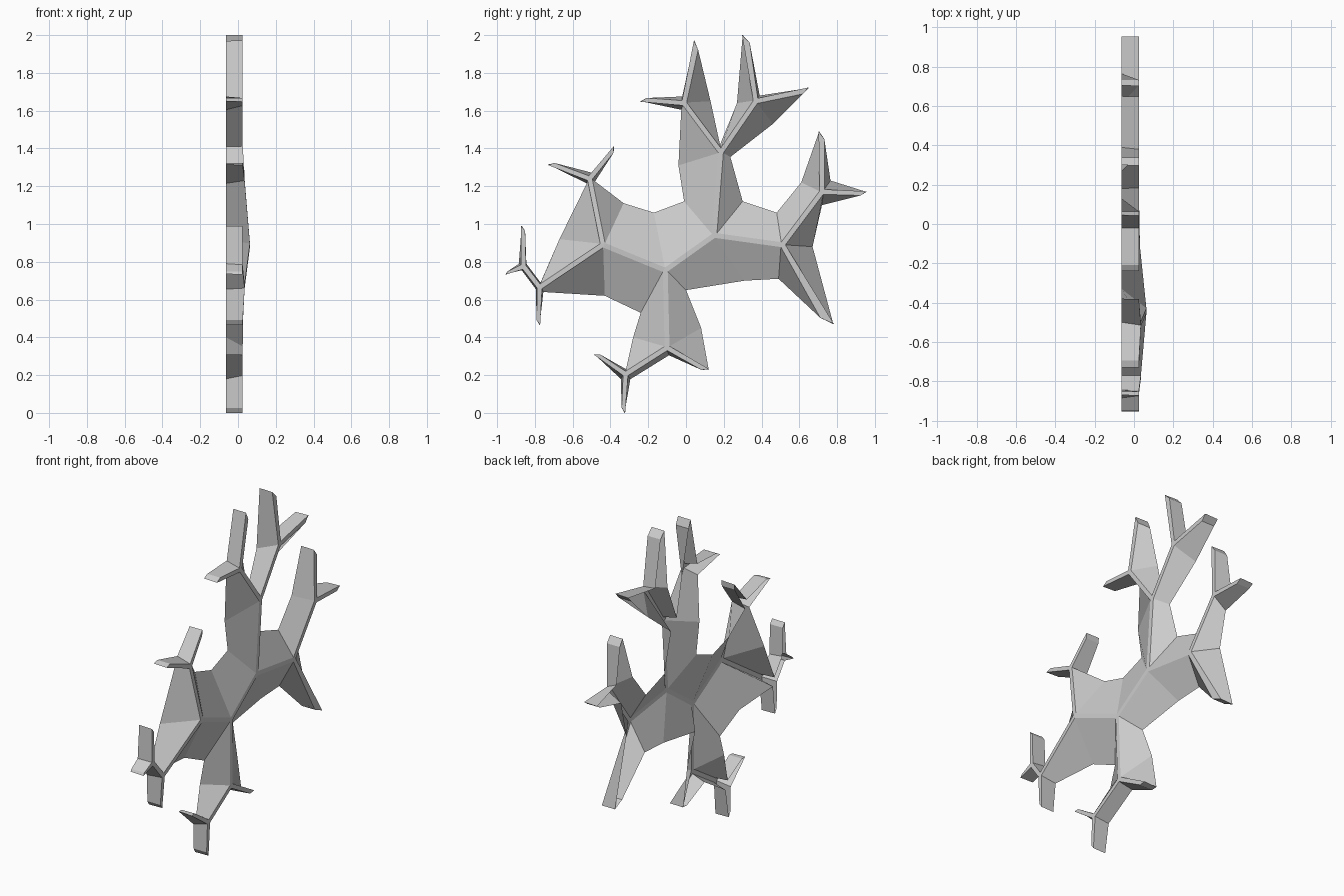
import bpy
from mathutils import Vector

if "Cube" in bpy.data.objects:
    bpy.data.objects.remove(bpy.data.objects["Cube"])

BACK, RIDGE, HALF_WIDTH = -0.063, 0.025, 0.013

# Joints where the ridge of the branch forks (y, z)
joints = {
    "hub": (0.15, 0.94), "belly": (-0.11, 0.755), "crown": (0.185, 1.38),
    "crown_a": (-0.01, 1.64), "crown_b": (0.37, 1.65),
    "east": (0.51, 0.89), "east_top": (0.72, 1.17),
    "west": (-0.44, 0.89), "west_top": (-0.51, 1.24),
    "west_low": (-0.775, 0.665), "west_end": (-0.86, 0.776),
    "root": (-0.1, 0.345), "root_end": (-0.32, 0.205),
}
# Raised parts of the ridge
height = {"west": 0.063, "west_top": 0.035, "west_low": 0.035, "belly": 0.03}

# Twig tips (y, z), clockwise
tips = {
    "tip_a": (-0.73, 1.315), "tip_b": (-0.38, 1.41), "tip_c": (-0.24, 1.65),
    "tip_d": (0.045, 1.97), "tip_e": (0.3, 2.0), "tip_f": (0.65, 1.72),
    "tip_g": (0.705, 1.49), "tip_h": (0.955, 1.17), "tip_i": (0.78, 0.47),
    "tip_j": (0.12, 0.23), "tip_k": (-0.325, 0.0), "tip_l": (-0.485, 0.31),
    "tip_m": (-0.775, 0.465), "tip_n": (-0.955, 0.735), "tip_o": (-0.87, 0.99),
}
points = {name: Vector(p) for name, p in {**joints, **tips}.items()}

verts, faces = [], []
ridge_edges = {}      # (from, to) -> ridge vertex indices on the left side
joint_rings = {}      # joint -> ridge vertices, clockwise
tip_sides = {}        # tip -> (ridge, back) vertex pairs


def left_of(v):
    return Vector((-v.y, v.x)).normalized()


def add_vert(x, p):
    verts.append((x, p.x, p.y))
    return len(verts) - 1


def bay(route, *rim):
    """Side wall between two neighbouring tips, from the ridge to the rim."""
    names = route.split()
    path = [points[n] for n in names]
    ridge, back = [], []
    for i, name in enumerate(names):
        p = path[i]
        if i == 0:                       # slanted side of a tip
            twig = p - path[1]
            q = p - twig * 0.13 - left_of(twig) * twig.length * 0.08
            rim_point = q
        elif i == len(names) - 1:        # pointed side of a tip
            q = p + left_of(p - path[i - 1]) * 0.003
            rim_point = p
        else:
            a, b = left_of(p - path[i - 1]), left_of(path[i + 1] - p)
            q = p + (a + b) * HALF_WIDTH / max(1 + a.dot(b), 0.35)
            rim_point = Vector(rim[i - 1])
        ridge.append(add_vert(height.get(name, RIDGE), q))
        back.append(add_vert(BACK, rim_point))
        if name in tips:
            tip_sides.setdefault(name, {})["start" if i == 0 else "end"] = (ridge[-1], back[-1])
        else:
            joint_rings.setdefault(name, []).append(ridge[-1])
    for i in range(len(names) - 1):
        faces.append((ridge[i], ridge[i + 1], back[i + 1], back[i]))
        ridge_edges[names[i], names[i + 1]] = (ridge[i], ridge[i + 1])


# Bays, clockwise; one rim point for each joint passed
bay("tip_a west_top tip_b", (-0.5, 1.272))
bay("tip_b west_top west belly hub crown crown_a tip_c",
    (-0.485, 1.22), (-0.33, 1.11), (-0.17, 1.06), (-0.01, 1.12), (-0.04, 1.31), (-0.025, 1.605))
bay("tip_c crown_a tip_d", (-0.02, 1.675))
bay("tip_d crown_a crown crown_b tip_e", (0.13, 1.65), (0.18, 1.42), (0.27, 1.64))
bay("tip_e crown_b tip_f", (0.39, 1.68))
bay("tip_f crown_b crown hub east east_top tip_g",
    (0.46, 1.53), (0.235, 1.355), (0.3, 1.12), (0.48, 1.06), (0.61, 1.22))
bay("tip_g east_top tip_h", (0.765, 1.23))
bay("tip_h east_top east tip_i", (0.72, 1.1), (0.67, 0.88))
bay("tip_i east hub belly root tip_j", (0.49, 0.71), (0.31, 0.7), (0.0, 0.65), (0.08, 0.45))
bay("tip_j root root_end tip_k", (-0.09, 0.305), (-0.295, 0.178))
bay("tip_k root_end tip_l", (-0.345, 0.18))
bay("tip_l root_end root belly west west_low tip_m",
    (-0.315, 0.23), (-0.28, 0.4), (-0.24, 0.53), (-0.43, 0.62), (-0.755, 0.64))
bay("tip_m west_low west_end tip_n", (-0.795, 0.655), (-0.87, 0.755))
bay("tip_n west_end tip_o", (-0.885, 0.79))
bay("tip_o west_end west_low west west_top tip_a",
    (-0.845, 0.79), (-0.77, 0.69), (-0.67, 0.92), (-0.525, 1.215))

# Narrow flat strips along the ridge
for (a, b), (left_a, left_b) in ridge_edges.items():
    if a < b:
        right_b, right_a = ridge_edges[b, a]
        faces.append((right_a, right_b, left_b, left_a))

# Fork plates and tip ends
for ring in joint_rings.values():
    faces.append(tuple(reversed(ring)))
for sides in tip_sides.values():
    (rs, bs), (re, be) = sides["start"], sides["end"]
    faces.append((rs, bs, be, re))

mesh = bpy.data.meshes.new("branch")
mesh.from_pydata(verts, [], faces)
mesh.update()
branch = bpy.data.objects.new("branch", mesh)
bpy.context.collection.objects.link(branch)

# Plain pale grey
grey = bpy.data.materials.new("pale_grey")
grey.use_nodes = True
colour = (0.6, 0.6, 0.6, 1)
grey.diffuse_color = colour
grey.node_tree.nodes["Principled BSDF"].inputs["Base Color"].default_value = colour
mesh.materials.append(grey)
